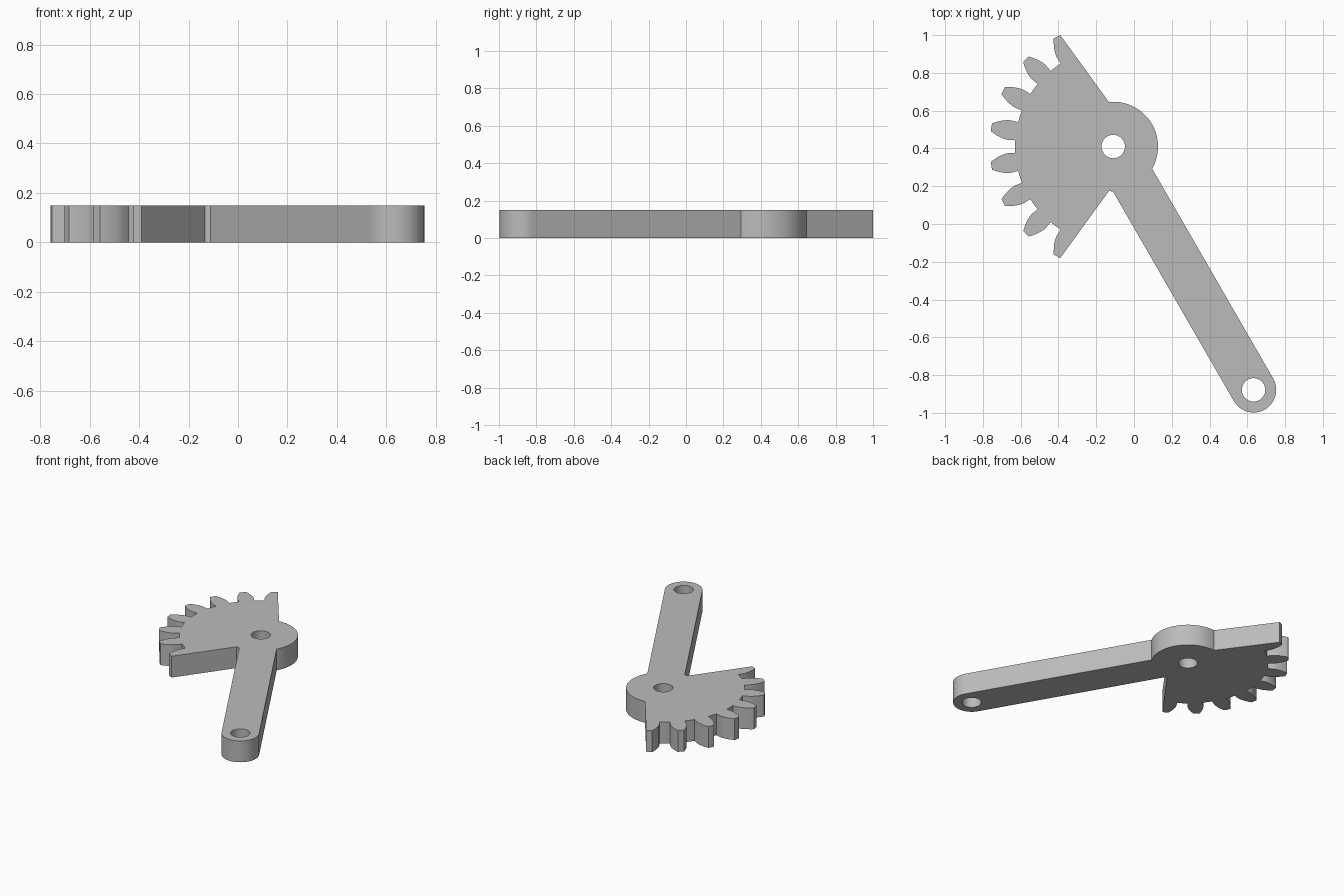
import bpy, bmesh
from math import radians, degrees, cos, sin, tan, acos, asin, sqrt
from mathutils import Vector

cube = bpy.data.objects.get("Cube")
if cube:
    bpy.data.objects.remove(cube)

THICK = 0.15
HUB, END = Vector((-0.11, 0.41)), Vector((0.633, -0.878))
HUB_R, HALF_W, HOLE_R = 0.237, 0.12, 0.062
TEETH = 20
PITCH_R = 0.594
MODULE = 2 * PITCH_R / TEETH
TIP_R, ROOT_R = PITCH_R + MODULE, PITCH_R - 1.25 * MODULE
BASE_R = PITCH_R * cos(radians(20))
STEP = 360 / TEETH


def polar(center, r, deg):
    return center + Vector((cos(radians(deg)), sin(radians(deg)))) * r


def arc(center, r, a, b, n):
    return [polar(center, r, a + (b - a) * i / n) for i in range(n + 1)]


def involute(r):
    a = acos(min(1, BASE_R / r))
    return degrees(tan(a) - a)


def half_angle(r):
    """Half the angular width of a tooth at radius r."""
    return STEP / 4 + involute(PITCH_R) - involute(max(r, BASE_R))


# Rim of the toothed sector, angles measured from -x
flank = [ROOT_R] + [BASE_R + (TIP_R - BASE_R) * i / 8 for i in range(9)]
sector = 3 * STEP
cut = sector + degrees(asin(HALF_W / TIP_R))
rim = [(TIP_R, -cut)]
for k in range(8):
    mid = (k - 3.5) * STEP
    if k > 0:
        rim += [(r, mid - half_angle(r)) for r in flank]
    if k < 7:
        rim += [(r, mid + half_angle(r)) for r in reversed(flank)]
        rim.append((ROOT_R, mid + STEP / 2))
rim.append((TIP_R, cut))

# Full outline: hub, arm with rounded end, hub again, sector
spread = degrees(asin(HALF_W / HUB_R))
outline = arc(HUB, HUB_R, 180 - sector - spread, -60 + spread, 40)
outline += arc(END, HALF_W, 30, -150, 36)
outline += arc(HUB, HUB_R, -60 - spread, -180 + sector + spread, 3)
outline += [polar(HUB, r, 180 - a) for r, a in rim]

# Flat plate with two pivot holes, extruded to a solid
bm = bmesh.new()
for loop in (outline, arc(HUB, HOLE_R, 0, 352.5, 47), arc(END, HOLE_R, 0, 352.5, 47)):
    verts = [bm.verts.new((p.x, p.y, 0)) for p in loop]
    for i, v in enumerate(verts):
        bm.edges.new((verts[i - 1], v))
bmesh.ops.triangle_fill(bm, edges=bm.edges[:], use_beauty=True, normal=(0, 0, 1))
ext = bmesh.ops.extrude_face_region(bm, geom=bm.faces[:], use_keep_orig=True)
top = [g for g in ext["geom"] if isinstance(g, bmesh.types.BMVert)]
bmesh.ops.translate(bm, verts=top, vec=(0, 0, THICK))
bmesh.ops.recalc_face_normals(bm, faces=bm.faces[:])
mesh = bpy.data.meshes.new("sector_gear_lever")
bm.to_mesh(mesh)
bm.free()

lever = bpy.data.objects.new("sector_gear_lever", mesh)
bpy.context.scene.collection.objects.link(lever)

# Plain grey metal
grey = bpy.data.materials.new("plain_grey")
grey.use_nodes = True
grey.diffuse_color = (0.5, 0.5, 0.5, 1)
grey.node_tree.nodes["Principled BSDF"].inputs["Base Color"].default_value = grey.diffuse_color
mesh.materials.append(grey)

bpy.ops.object.select_all(action="DESELECT")
lever.select_set(True)
bpy.context.view_layer.objects.active = lever
bpy.ops.object.shade_smooth_by_angle(angle=radians(30))
